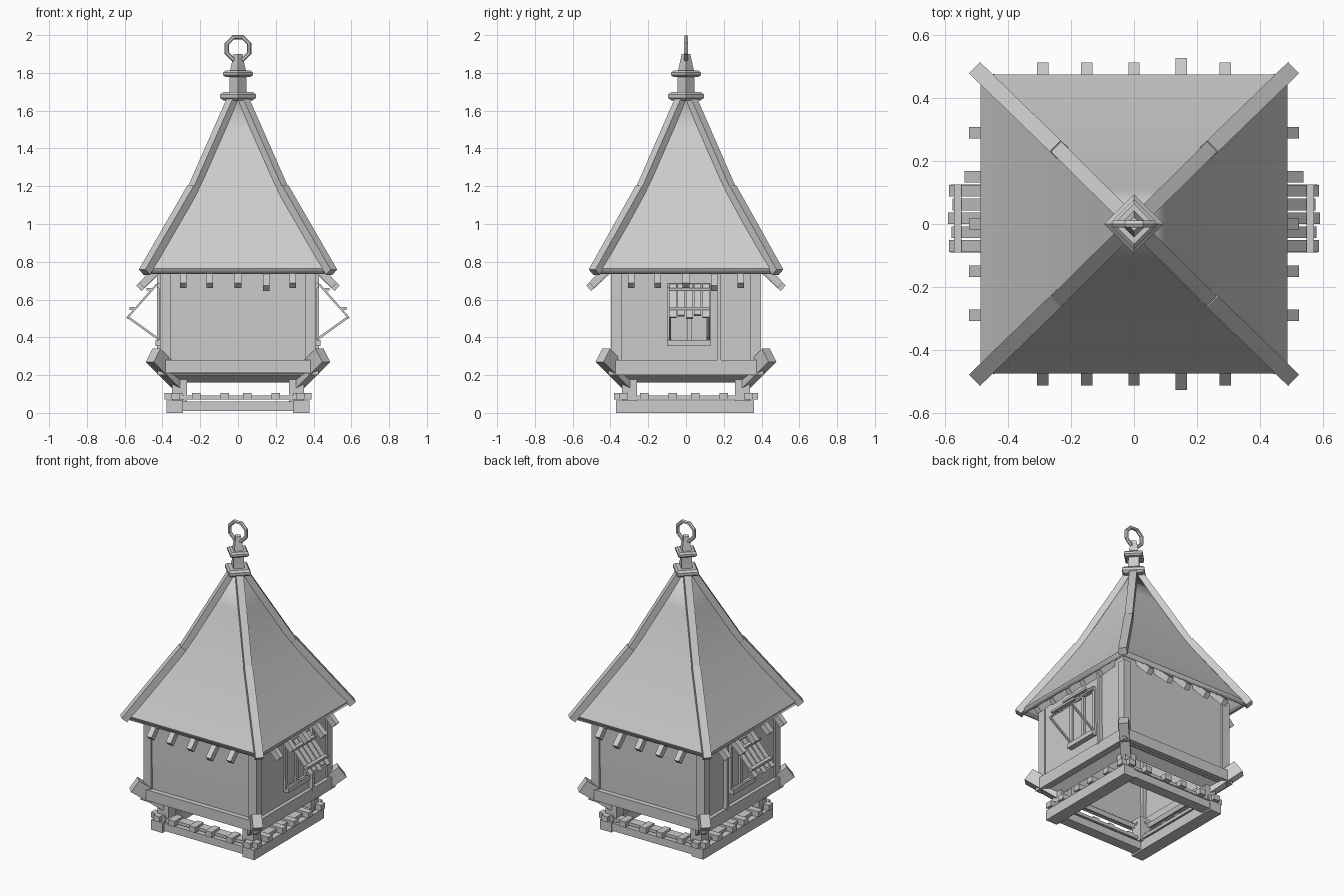
import bpy, bmesh, math
from mathutils import Vector, Matrix

if "Cube" in bpy.data.objects:
    bpy.data.objects.remove(bpy.data.objects["Cube"])

grey = bpy.data.materials.new("plain_grey")
grey.use_nodes = True
colour = (0.6, 0.6, 0.6, 1)
grey.diffuse_color = colour
grey.node_tree.nodes["Principled BSDF"].inputs["Base Color"].default_value = colour


def finish(name, bm):
    bmesh.ops.recalc_face_normals(bm, faces=bm.faces)
    mesh = bpy.data.meshes.new(name)
    bm.to_mesh(mesh)
    bm.free()
    mesh.materials.append(grey)
    ob = bpy.data.objects.new(name, mesh)
    bpy.context.collection.objects.link(ob)
    return ob


def beam(name, a, b, w, h):
    """Square-cut timber from a to b, w wide and h deep."""
    a, b = Vector(a), Vector(b)
    d = b - a
    z = d.normalized()
    x = z.cross(Vector((0, 0, 1)))
    x = x.normalized() if x.length > 0.01 else Vector((1, 0, 0))
    y = z.cross(x)
    rot = Matrix((x, y, z)).transposed().to_4x4()
    bm = bmesh.new()
    bmesh.ops.create_cube(bm, size=1, matrix=Matrix.Translation((a + b) / 2) @ rot
                          @ Matrix.Diagonal((w, h, d.length, 1)))
    return finish(name, bm)


def loft(name, rings, closed=True, turn=0.0, thickness=0):
    """Stack of rectangles given as (half x, half y, z)."""
    bm = bmesh.new()
    rows = [[bm.verts.new((sx * hx, sy * hy, z))
             for sx, sy in ((-1, -1), (1, -1), (1, 1), (-1, 1))] for hx, hy, z in rings]
    for low, high in zip(rows, rows[1:]):
        for i in range(4):
            j = (i + 1) % 4
            bm.faces.new((low[i], low[j], high[j], high[i]))
    if closed:
        bm.faces.new(rows[0][::-1])
        bm.faces.new(rows[-1])
    bmesh.ops.rotate(bm, verts=bm.verts, matrix=Matrix.Rotation(turn, 3, 'Z'))
    ob = finish(name, bm)
    if thickness:
        mod = ob.modifiers.new("thickness", 'SOLIDIFY')
        mod.thickness = thickness
        mod.offset = -1
    return ob


def smooth(ob):
    bpy.ops.object.select_all(action='DESELECT')
    ob.select_set(True)
    bpy.context.view_layer.objects.active = ob
    bpy.ops.object.shade_smooth_by_angle(angle=math.radians(25))


corners = [(sx, sy) for sx in (-1, 1) for sy in (-1, 1)]

# Base frame
for s in (-1, 1):
    beam("base_side_beam", (s * .335, -.37, .033), (s * .335, .36, .033), .085, .066)
    beam("base_cross_beam", (-.30, s * .32, .035), (.30, s * .32, .035), .07, .05)
    beam("upper_side_plank", (s * .315, -.35, .082), (s * .315, .35, .082), .06, .02)
    beam("upper_cross_plank", (-.35, s * .315, .082), (.35, s * .315, .082), .06, .02)

# Joist stubs around the base
for s in (-1, 1):
    for t in (-.33, -.22, -.07, .05, .2, .33):
        beam("side_joist", (s * .29, t, .088), (s * .39, t, .088), .045, .036)
        beam("end_joist", (t, s * .29, .088), (t, s * .38, .088), .045, .036)

# Legs and slanting corner brackets
for sx, sy in corners:
    beam("leg", (sx * .31, sy * .30, .06), (sx * .31, sy * .30, .22), .08, .08)
    beam("corner_bracket", (sx * .30, sy * .29, .155), (sx * .45, sy * .44, .305), .06, .085)

# Body shell, open underneath
loft("skirt", [(.33, .32, .16), (.40, .39, .215)], False, thickness=.03)
loft("walls", [(.40, .38, .2), (.405, .385, .45), (.405, .385, .79)], False, thickness=.03)
for s in (-1, 1):
    beam("side_sill", (s * .40, -.41, .24), (s * .40, .41, .24), .05, .08)
    beam("end_sill", (-.41, s * .39, .245), (.41, s * .39, .245), .05, .07)
    beam("wall_post", (s * .403, .175, .27), (s * .403, .175, .76), .05, .022)
for sx, sy in corners:
    beam("corner_post", (sx * .385, sy * .37, .26), (sx * .385, sy * .37, .76), .056, .056)

# Windows with propped shutters
for s in (-1, 1):
    beam("window_sill", (s * .42, -.10, .37), (s * .42, .13, .37), .035, .03)
    beam("window_head", (s * .415, -.10, .675), (s * .415, .13, .675), .03, .025)
    for y in (-.09, .02, .12):
        beam("window_bar", (s * .41, y, .37), (s * .41, y, .675), .018, .022)
    hinge, tip = Vector((s * .43, 0, .68)), Vector((s * .585, 0, .505))
    for i, stretch in enumerate((1.0, .95, 1.02, .93, 1.0)):
        y = Vector((0, -.07 + i * .044, 0))
        beam("shutter_plank", hinge + y, hinge.lerp(tip, stretch) + y, .037, .01)
    out = Vector((s * .01, 0, .009))
    for t in (.2, .78):
        p = hinge.lerp(tip, t) + out
        beam("shutter_batten", p + Vector((0, -.09, 0)), p + Vector((0, .125, 0)), .025, .014)
    for y in (-.085, .12):
        beam("shutter_prop", (s * .58, y, .505), (s * .42, y, .39), .012, .012)

# Rafter tails under the eaves
for s in (-1, 1):
    for t in (-.29, -.15, 0, .15, .29):
        drop = .015 if t == .15 else 0
        beam("side_rafter", (s * .39, t, .80 - drop), (s * (.51 + drop), t, .675 - drop), .036, .04)
        beam("end_rafter", (t, s * .38, .80 - drop), (t, s * (.50 + drop), .675 - drop), .036, .04)

# Flared roof and hip timbers
roof = loft("roof", [(.478, .465, .735), (.488, .475, .765), (.44, .428, .84), (.345, .337, 1.0),
                     (.238, .236, 1.19), (.175, .174, 1.32), (.11, .11, 1.47), (.03, .03, 1.665)],
            False, thickness=.02)
smooth(roof)
for sx, sy in corners:
    beam("lower_hip", (sx * .495, sy * .485, .745), (sx * .238, sy * .236, 1.19), .05, .045)
    beam("upper_hip", (sx * .238, sy * .236, 1.185), (sx * .02, sy * .02, 1.68), .046, .04)

# Finial: diamond-set collars, post and spike
q = math.pi / 4
loft("lower_collar", [(.056, .056, 1.655), (.067, .067, 1.668), (.067, .067, 1.685),
                      (.056, .056, 1.698)], turn=q)
loft("finial_post", [(.033, .033, 1.69), (.031, .031, 1.79)], turn=q)
loft("upper_collar", [(.046, .046, 1.778), (.056, .056, 1.788), (.056, .056, 1.802),
                      (.046, .046, 1.812)], turn=q)
loft("spike", [(.030, .030, 1.81), (.016, .016, 1.90)], turn=q)

# Hanging ring
bpy.ops.mesh.primitive_torus_add(major_segments=8, minor_segments=6, major_radius=.064,
                                 minor_radius=.012, location=(0, 0, 1.93),
                                 rotation=(math.pi / 2, q / 2, 0))
ring = bpy.context.object
ring.name = "hanging_ring"
ring.data.materials.append(grey)
